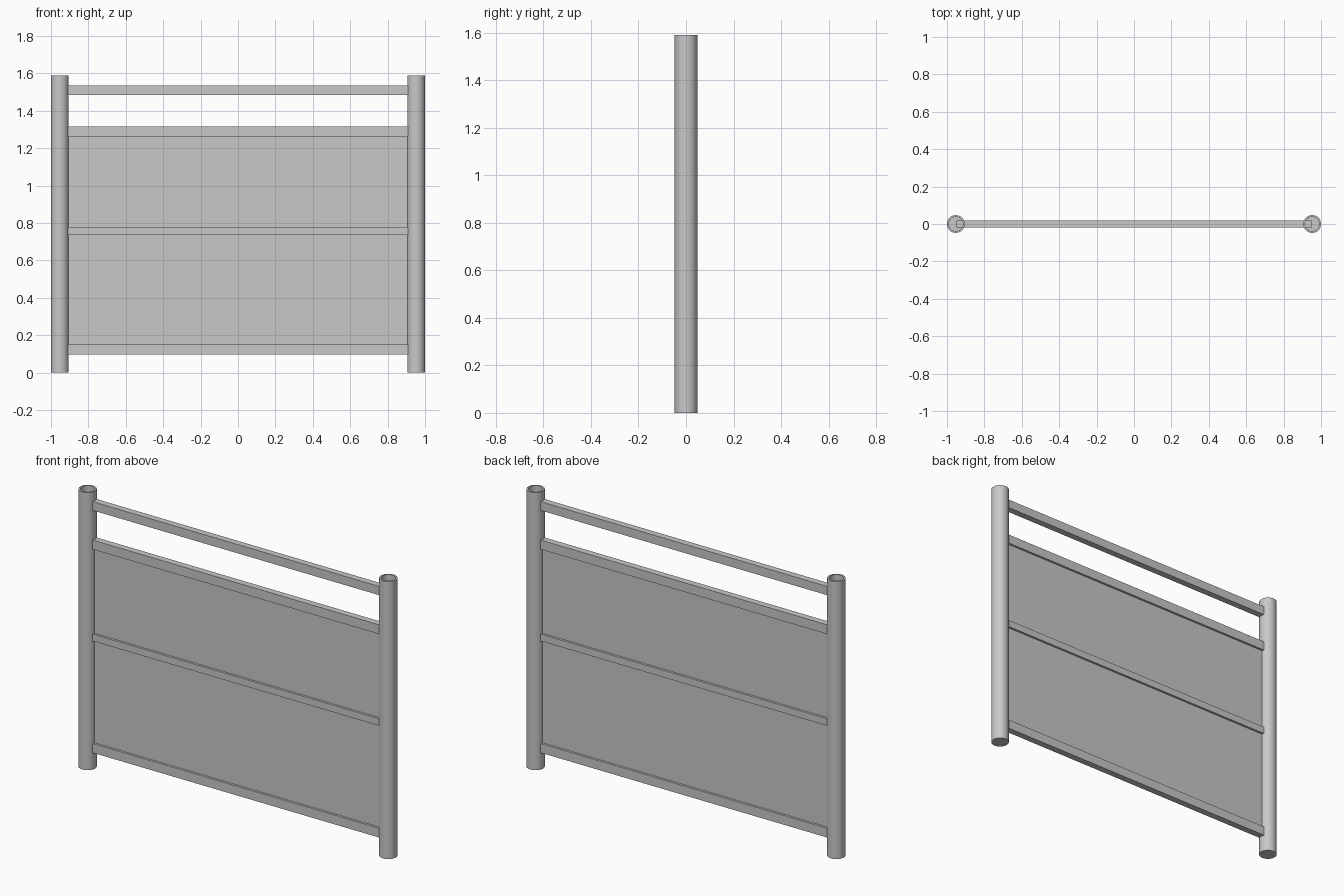
import bpy, bmesh, math

if "Cube" in bpy.data.objects:
    bpy.data.objects.remove(bpy.data.objects["Cube"])

grey = bpy.data.materials.new("galvanised_grey")
grey.diffuse_color = (0.58, 0.58, 0.58, 1)
grey.use_nodes = True
grey.node_tree.nodes["Principled BSDF"].inputs["Base Color"].default_value = grey.diffuse_color


def finish(name, bm):
    bmesh.ops.recalc_face_normals(bm, faces=bm.faces[:])
    mesh = bpy.data.meshes.new(name)
    bm.to_mesh(mesh)
    bm.free()
    mesh.materials.append(grey)
    ob = bpy.data.objects.new(name, mesh)
    bpy.context.collection.objects.link(ob)
    return ob


def box(name, half_x, depth, z0, z1):
    bm = bmesh.new()
    bmesh.ops.create_cube(bm, size=1)
    for v in bm.verts:
        v.co.x *= 2 * half_x
        v.co.y *= depth
        v.co.z = z0 + (v.co.z + 0.5) * (z1 - z0)
    return finish(name, bm)


def post(name, x, radius=0.0475, inner=0.038, height=1.59, sides=32):
    # lathe: closed foot, outer wall, rim, inner wall, inner floor
    profile = [(radius, 0), (radius, height), (inner, height), (inner, 0.01)]
    bm = bmesh.new()
    rings = []
    for r, z in profile:
        rings.append([bm.verts.new((x + r * math.cos(2 * math.pi * i / sides),
                                    r * math.sin(2 * math.pi * i / sides), z))
                      for i in range(sides)])
    for a, b in zip(rings, rings[1:]):
        for i in range(sides):
            j = (i + 1) % sides
            bm.faces.new((a[i], a[j], b[j], b[i]))
    bm.faces.new(rings[0])
    bm.faces.new(rings[-1])
    ob = finish(name, bm)
    bpy.ops.object.select_all(action='DESELECT')
    ob.select_set(True)
    bpy.context.view_layer.objects.active = ob
    bpy.ops.object.shade_smooth_by_angle(angle=math.radians(35))


# tubular posts, open at the top
post("left_post", -0.9525)
post("right_post", 0.9525)

# horizontal rails running into the posts
for name, z0, z1 in (("hand_rail", 1.485, 1.535),
                     ("panel_top_rail", 1.262, 1.315),
                     ("panel_middle_rail", 0.737, 0.777),
                     ("panel_bottom_rail", 0.097, 0.15)):
    box(name, 0.95, 0.038, z0, z1)

# thin infill panel
box("infill_panel", 0.94, 0.012, 0.12, 1.29)
